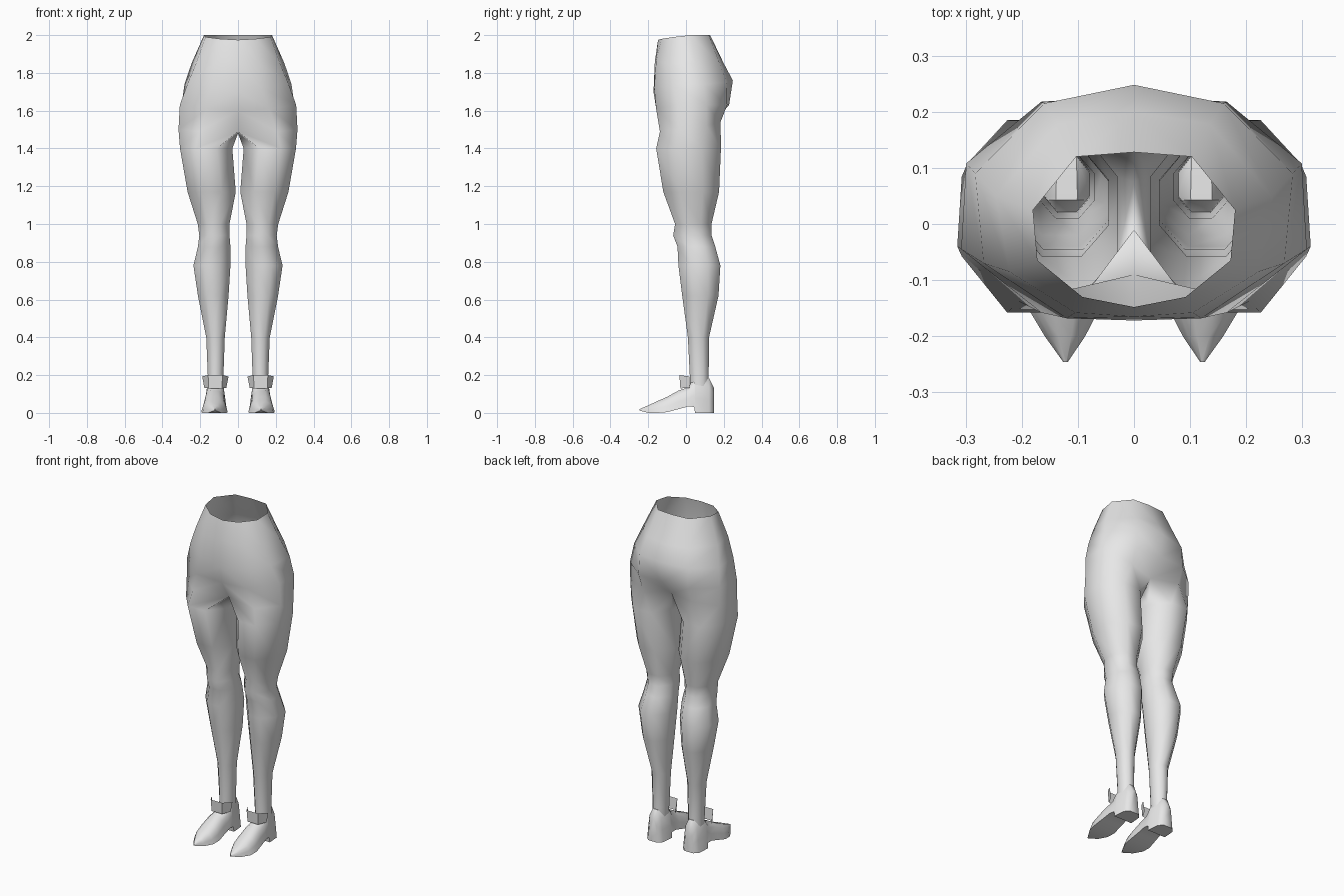
import bpy, bmesh, math

cube = bpy.data.objects.get("Cube")
if cube:
    bpy.data.objects.remove(cube, do_unlink=True)

grey = bpy.data.materials.new("plain grey")
grey.use_nodes = True
grey.diffuse_color = (0.8, 0.8, 0.8, 1)
grey.node_tree.nodes["Principled BSDF"].inputs["Base Color"].default_value = (0.8, 0.8, 0.8, 1)


def bridge(bm, a, b, closed):
    """Quads between two vertex loops of equal length."""
    n = len(a)
    for i in range(n if closed else n - 1):
        j = (i + 1) % n
        bm.faces.new((a[i], b[i], b[j], a[j]))


def finish(bm, name, angle, merge=False):
    """Turn a +x half into a mirrored, smooth-shaded object."""
    me = bpy.data.meshes.new(name)
    bm.to_mesh(me)
    bm.free()
    me.materials.append(grey)
    ob = bpy.data.objects.new(name, me)
    bpy.context.collection.objects.link(ob)
    mod = ob.modifiers.new("mirror", "MIRROR")
    mod.use_clip = mod.use_mirror_merge = merge
    bpy.ops.object.select_all(action="DESELECT")
    ob.select_set(True)
    bpy.context.view_layer.objects.active = ob
    bpy.ops.object.shade_smooth_by_angle(angle=math.radians(angle))
    return ob


# Hips: half rings from front centre, round the side, to back centre
hips = [
    [(0, -.148, 1.975), (.092, -.13, 1.98), (.172, -.065, 1.99),
     (.18, .025, 2), (.103, .12, 2), (0, .128, 2)],
    [(0, -.165, 1.86), (.105, -.158, 1.86), (.222, -.085, 1.85),
     (.246, .05, 1.85), (.135, .178, 1.85), (0, .2, 1.85)],
    [(0, -.172, 1.70), (.12, -.168, 1.72), (.268, -.07, 1.74),
     (.283, .09, 1.74), (.16, .215, 1.75), (0, .248, 1.76)],
    [(0, -.155, 1.60), (.165, -.158, 1.61), (.308, -.045, 1.63),
     (.299, .108, 1.63), (.165, .218, 1.63), (0, .228, 1.63)],
]
# Crotch ring closes under the body with two extra inner points
crotch = [(0, -.09, 1.49), (.205, -.138, 1.49), (.315, -.04, 1.50),
          (.297, .108, 1.52), (.165, .183, 1.54), (0, .14, 1.53),
          (0, .075, 1.48), (0, -.01, 1.48)]
# Leg rings: z, inner x, outer x, front y, back y
leg = [
    (1.40, .030, .307, -.158, .185),
    (1.17, .012, .267, -.120, .175),
    (1.00, .045, .213, -.058, .135),
    (0.94, .045, .205, -.068, .135),
    (0.88, .040, .212, -.045, .155),
    (0.78, .040, .236, -.040, .182),
    (0.62, .050, .212, -.020, .172),
    (0.40, .070, .168, .010, .122),
    (0.20, .077, .160, .020, .120),
    (0.12, .080, .160, .022, .120),
]

bm = bmesh.new()
rings = [[bm.verts.new(p) for p in r] for r in hips]
for a, b in zip(rings, rings[1:]):
    bridge(bm, a, b, False)
low = [bm.verts.new(p) for p in crotch]
bridge(bm, rings[-1], low[:6], False)
prev = low
for z, x0, x1, y0, y1 in leg:
    k = 0.5 / math.cos(math.pi / 8)
    ring = []
    for i in range(8):
        t = math.radians(-112.5 + 45 * i)
        ring.append(bm.verts.new(((x0 + x1) / 2 + (x1 - x0) * k * math.cos(t),
                                  (y0 + y1) / 2 + (y1 - y0) * k * math.sin(t), z)))
    bridge(bm, prev, ring, True)
    prev = ring
finish(bm, "hips_and_legs", 80, True)

# Shoes: sections from heel to toe: y, centre x, bottom z, top z, half width
shoe = [
    (.147, .120, .000, .135, .030),
    (.122, .120, .000, .185, .054),
    (.048, .120, .000, .190, .060),
    (.043, .120, .032, .190, .058),
    (.012, .122, .034, .135, .060),
    (-.04, .124, .020, .118, .064),
    (-.10, .125, .004, .085, .070),
    (-.15, .125, .000, .063, .064),
    (-.20, .123, .000, .040, .036),
    (-.246, .122, .012, .020, .004),
]
bm = bmesh.new()
prev = None
for y, cx, z0, z1, w in shoe:
    h = z1 - z0
    prof = [(-1, 0), (1, 0), (.86, .4), (.72, .75), (.32, 1),
            (-.32, 1), (-.72, .75), (-.86, .4)]
    ring = [bm.verts.new((cx + w * u, y, z0 + h * v)) for u, v in prof]
    if prev:
        bridge(bm, prev, ring, True)
    else:
        bm.faces.new(ring)
    prev = ring
bm.faces.new(prev[::-1])
bmesh.ops.recalc_face_normals(bm, faces=bm.faces)
finish(bm, "shoes", 50)

# Flared open flap at the front of each ankle
bm = bmesh.new()
top = [(.050, .018, .193), (.082, -.035, .200), (.158, -.035, .200), (.190, .018, .193)]
bottom = [(.062, .018, .132), (.085, -.030, .130), (.155, -.030, .130), (.178, .018, .132)]
bridge(bm, [bm.verts.new(p) for p in reversed(top)],
       [bm.verts.new(p) for p in reversed(bottom)], False)
finish(bm, "ankle_flaps", 30)
